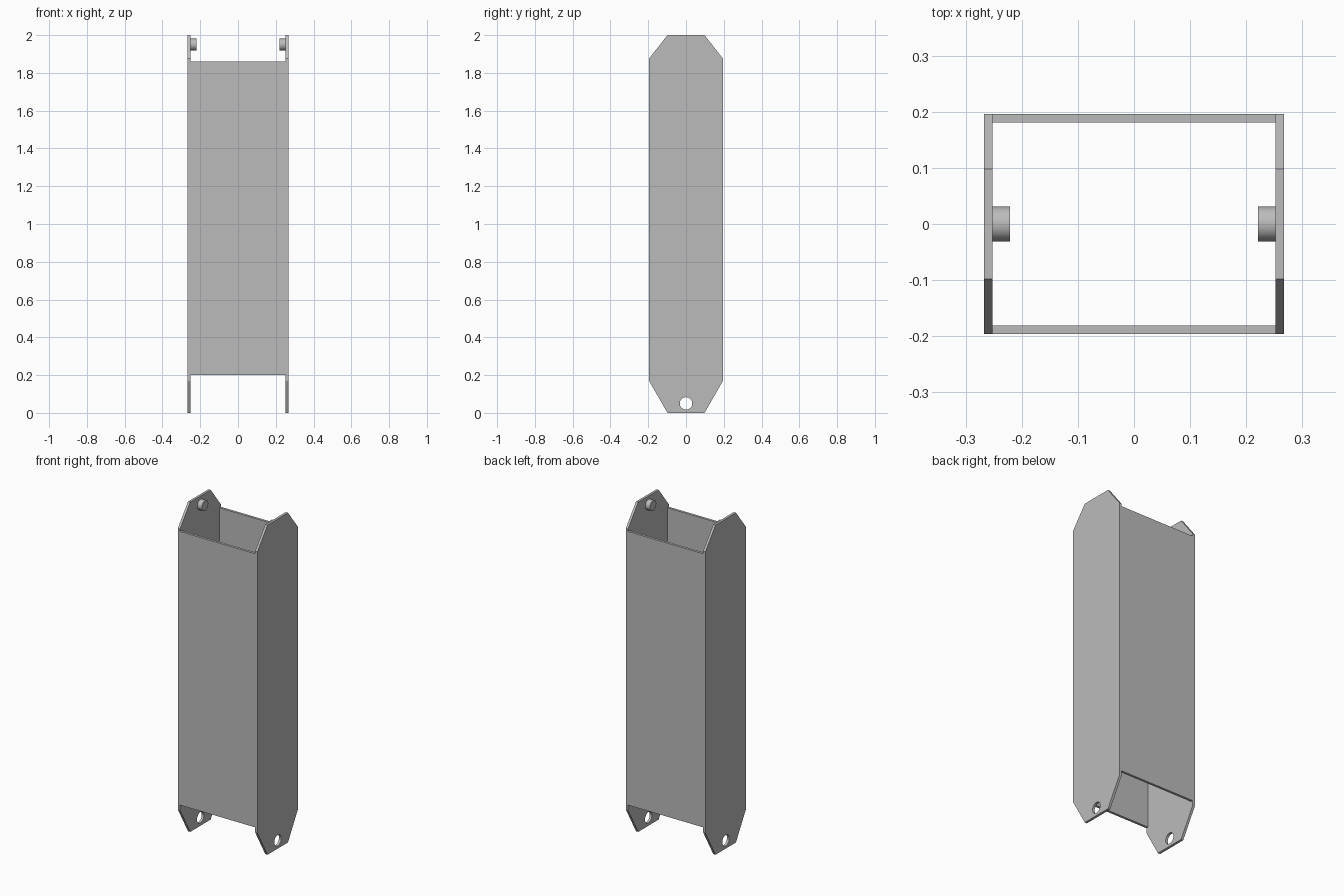
import bpy, bmesh
from math import cos, sin, tau, radians
from mathutils import Matrix, Vector

cube = bpy.data.objects.get("Cube")
if cube:
    bpy.data.objects.remove(cube, do_unlink=True)

grey = bpy.data.materials.new("plain grey")
grey.use_nodes = True
colour = (0.5, 0.5, 0.5, 1)
grey.diffuse_color = colour
grey.node_tree.nodes["Principled BSDF"].inputs["Base Color"].default_value = colour

OUT_X, OUT_Y, WALL = 0.267, 0.196, 0.015
IN_X = OUT_X - WALL


def finish(name, bm):
    bmesh.ops.recalc_face_normals(bm, faces=bm.faces)
    mesh = bpy.data.meshes.new(name)
    bm.to_mesh(mesh)
    bm.free()
    mesh.materials.append(grey)
    obj = bpy.data.objects.new(name, mesh)
    bpy.context.collection.objects.link(obj)
    return obj


def loop(bm, points, x):
    verts = [bm.verts.new((x, y, z)) for y, z in points]
    return [bm.edges.new((v, verts[i - 1])) for i, v in enumerate(verts)]


# Side plates: chamfered outline with a round hole near the foot
half = [(0.098, 0), (OUT_Y, 0.17), (OUT_Y, 1.875), (0.098, 2)]
outline = half + [(-y, z) for y, z in reversed(half)]
hole = [(0.033 * cos(tau * i / 32), 0.05 + 0.033 * sin(tau * i / 32)) for i in range(32)]


def side_plate(name, side):
    bm = bmesh.new()
    edges = loop(bm, outline, side * IN_X) + loop(bm, hole, side * IN_X)
    bmesh.ops.triangle_fill(bm, edges=edges, use_beauty=True)
    ext = bmesh.ops.extrude_face_region(bm, geom=bm.faces[:], use_keep_orig=True)
    moved = [g for g in ext["geom"] if isinstance(g, bmesh.types.BMVert)]
    bmesh.ops.translate(bm, verts=moved, vec=(side * WALL, 0, 0))
    finish(name, bm)


# Pins on the inner faces near the top
def pin(name, side):
    bm = bmesh.new()
    place = Matrix.Translation((side * (IN_X - 0.015), 0, 1.95)) @ Matrix.Rotation(radians(90), 4, "Y")
    bmesh.ops.create_cone(bm, cap_ends=True, segments=32, radius1=0.031,
                          radius2=0.031, depth=0.032, matrix=place)
    obj = finish(name, bm)
    bpy.ops.object.select_all(action="DESELECT")
    obj.select_set(True)
    bpy.context.view_layer.objects.active = obj
    bpy.ops.object.shade_smooth_by_angle(angle=radians(30))


# Front and back panels between the side plates
def panel(name, side):
    bm = bmesh.new()
    bmesh.ops.create_cube(bm, size=1)
    bmesh.ops.scale(bm, vec=(2 * IN_X, WALL, 1.66), verts=bm.verts)
    bmesh.ops.translate(bm, vec=Vector((0, side * (OUT_Y - WALL / 2), 1.03)), verts=bm.verts)
    finish(name, bm)


for word, side in (("left", 1), ("right", -1)):
    side_plate(word + "_side_plate", side)
    pin(word + "_pin", side)
panel("front_panel", -1)
panel("back_panel", 1)
